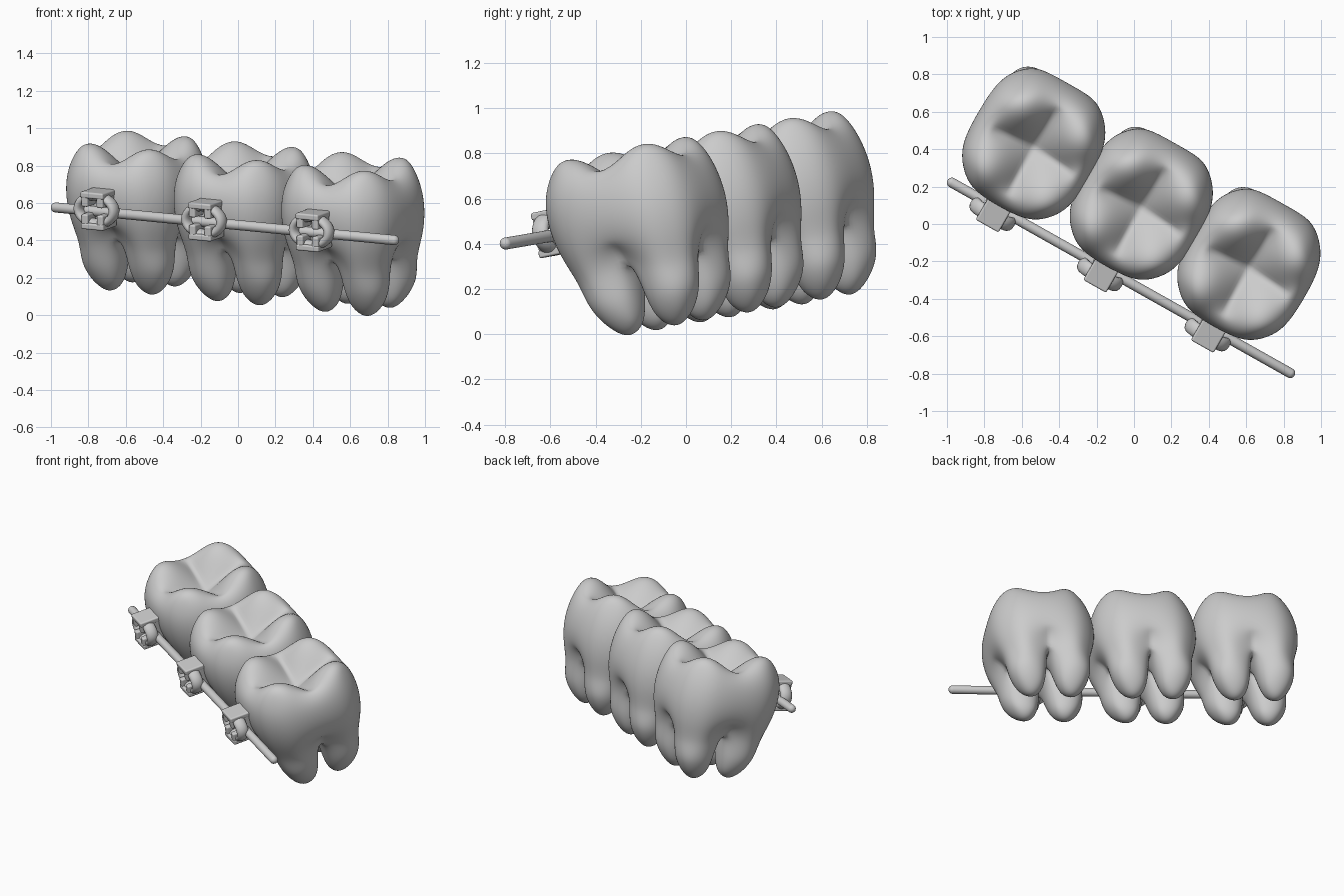
import bpy, bmesh, math
from mathutils import Vector, Matrix

if "Cube" in bpy.data.objects:
    bpy.data.objects.remove(bpy.data.objects["Cube"])

# Shared tilted frame: local x runs along the row, local -y faces the wire
U = Vector((0.868, -0.488, -0.085)).normalized()
W = Vector((-0.06, -0.17, 0.98))
W = (W - U * W.dot(U)).normalized()
V = W.cross(U)
STEP = Vector((0.575, -0.322, -0.057))
MID = Vector((0.04, 0.112, 0.577))


def frame(origin):
    m = Matrix((U, V, W)).transposed().to_4x4()
    m.translation = origin
    return m


def mesh_object(name, bm, matrix):
    bmesh.ops.recalc_face_normals(bm, faces=bm.faces[:])
    me = bpy.data.meshes.new(name)
    bm.to_mesh(me)
    bm.free()
    me.shade_smooth()
    return place(name, me, matrix)


def place(name, me, matrix):
    ob = bpy.data.objects.new(name, me)
    bpy.context.collection.objects.link(ob)
    ob.matrix_world = matrix
    return ob


# ---- Molar cage: 4x4 grid crown, waist rings, four tapered roots
HX, HY = 0.334, 0.362
PERIM = [(i, 0) for i in range(4)] + [(4, j) for j in range(4)] + \
        [(i, 4) for i in range(4, 0, -1)] + [(0, j) for j in range(4, 0, -1)]


def ring_xy(i, j, scale, groove):
    def side(k):
        return (-1, -0.52, 0, 0.52, 1)[k]
    x, y = side(i), side(j)
    if i in (0, 4) and j in (0, 4):
        x, y = x * 0.8, y * 0.8
    if i == 2 or j == 2:
        x, y = x * groove, y * groove
    return x * HX * scale, y * HY * scale


def molar_mesh():
    bm = bmesh.new()
    creased = []
    # level: height, scale, y shift, groove depth, height change at groove
    levels = [(0.30, 0.82, 0.0, 0.95, -0.08), (0.17, 0.99, -0.01, 1.02, 0),
              (0.02, 1.03, 0.0, 1.03, 0), (-0.12, 0.97, 0.01, 0.97, 0.03),
              (-0.24, 0.86, 0.02, 0.78, 0.08)]
    rings = []
    for c, s, dy, g, dz in levels:
        ring = {}
        for i, j in PERIM:
            x, y = ring_xy(i, j, s, g)
            z = c + (dz if 2 in (i, j) else 0)
            ring[i, j] = bm.verts.new((x, y + dy, z))
        rings.append(ring)
    for a, b in zip(rings, rings[1:]):
        for p, q in zip(PERIM, PERIM[1:] + PERIM[:1]):
            bm.faces.new((a[p], a[q], b[q], b[p]))
    # chewing surface: cusps and crossed grooves
    top = dict(rings[0])
    for i in (1, 2, 3):
        for j in (1, 2, 3):
            z = 0.11 if i == j == 2 else 0.18 if 2 in (i, j) else 0.355
            top[i, j] = bm.verts.new(((i - 2) * 0.145, (j - 2) * 0.16, z))
    for i in range(4):
        for j in range(4):
            bm.faces.new((top[i, j], top[i + 1, j], top[i + 1, j + 1], top[i, j + 1]))
    for k in range(4):
        creased += [((top[2, k], top[2, k + 1]), 0.9), ((top[k, 2], top[k + 1, 2]), 0.9)]
    # underside cross where the roots part
    low = dict(rings[-1])
    for i, j in ((2, 1), (1, 2), (2, 2), (3, 2), (2, 3)):
        low[i, j] = bm.verts.new(((i - 2) * 0.13, (j - 2) * 0.14 + 0.03, -0.13))
    for k in ((2, 0), (4, 2), (2, 4), (0, 2)):
        creased.append(((rings[-1][k], rings[-2][k]), 0.7))
    # roots
    loop = [(0, 0), (1, 0), (2, 0), (2, 1), (2, 2), (1, 2), (0, 2), (0, 1)]
    for qi in (0, 2):
        for qj in (0, 2):
            prev = {k: low[k[0] + qi, k[1] + qj] for k in loop}
            for c, off_x, off_y, r in ((-0.36, 0.145, 0.147, 0.128),
                                       (-0.475, 0.13, 0.122, 0.075)):
                cx, cy = (qi - 1) * off_x, (qj - 1) * off_y + 0.035
                new = {}
                for i, j in loop:
                    f = 0.8 if i != 1 and j != 1 else 1.05
                    new[i, j] = bm.verts.new((cx + (i - 1) * r * f, cy + (j - 1) * r * f, c))
                for p, q in zip(loop, loop[1:] + loop[:1]):
                    bm.faces.new((prev[p], prev[q], new[q], new[p]))
                prev = new
            prev[1, 1] = bm.verts.new((cx, cy, -0.545))
            for i in (0, 1):
                for j in (0, 1):
                    bm.faces.new((prev[i, j], prev[i + 1, j], prev[i + 1, j + 1], prev[i, j + 1]))
    layer = bm.edges.layers.float.new("crease_edge")
    for pair, value in creased:
        bm.edges.get(pair)[layer] = value
    return bm


# ---- Bracket: base pad, four slotted wings, bridging bars
def bracket_mesh():
    bm = bmesh.new()

    def box(x, y, z, sx, sy, sz):
        m = Matrix.Translation((x, y, z)) @ Matrix.Diagonal((sx, sy, sz, 1))
        bmesh.ops.create_cube(bm, size=1, matrix=m)
    box(0, 0.045, 0, 0.135, 0.06, 0.19)
    for sz in (-1, 1):
        box(0, -0.003, sz * 0.085, 0.14, 0.155, 0.034)
        for sx in (-1, 1):
            box(sx * 0.047, -0.025, sz * 0.055, 0.04, 0.105, 0.07)
    return bm


# ---- Ligature: oval ring looped round the bracket
def ligature_mesh(rx=0.108, rz=0.075, r=0.025, n=40, m=14):
    bm = bmesh.new()
    rows = []
    for a in range(n):
        t = math.tau * a / n
        row = []
        for b in range(m):
            p = math.tau * b / m
            d = r * math.cos(p)
            row.append(bm.verts.new(((rx + d) * math.cos(t), -0.025 + 1.6 * r * math.sin(p),
                                     (rz + d) * math.sin(t))))
        rows.append(row)
    for a in range(n):
        for b in range(m):
            s, t = rows[a], rows[(a + 1) % n]
            bm.faces.new((s[b], t[b], t[(b + 1) % m], s[(b + 1) % m]))
    return bm


WIRE_A = Vector((-0.997, 0.234, 0.578))
WIRE_B = Vector((0.858, -0.81, 0.399))
wire_dir = (WIRE_B - WIRE_A).normalized()

parts = {}
for n, label in enumerate(("left", "middle", "right")):
    shift = STEP * (n - 1)
    seat = Vector((-0.165, -0.24, 0.513)) + shift - V * 0.008
    for kind, build, pos in (("molar", molar_mesh, MID + shift),
                             ("bracket", bracket_mesh, seat),
                             ("ligature", ligature_mesh, seat)):
        name = f"{kind}_{label}"
        if kind in parts:
            ob = place(name, parts[kind], frame(pos))
        else:
            ob = mesh_object(name, build(), frame(pos))
            parts[kind] = ob.data
        if kind == "molar":
            mod = ob.modifiers.new("smooth", 'SUBSURF')
            mod.levels = mod.render_levels = 3
        elif kind == "bracket":
            mod = ob.modifiers.new("round", 'BEVEL')
            mod.width, mod.segments = 0.01, 3
            mod.harden_normals = True

# ---- Arch wire with rounded ends
bm = bmesh.new()
length = (WIRE_B - WIRE_A).length
bmesh.ops.create_uvsphere(bm, u_segments=20, v_segments=13, radius=0.027)
for v in bm.verts:
    v.co.z += math.copysign(length / 2 - 0.027, v.co.z)
m = wire_dir.to_track_quat('Z', 'Y').to_matrix().to_4x4()
m.translation = (WIRE_A + WIRE_B) / 2
mesh_object("arch_wire", bm, m)
